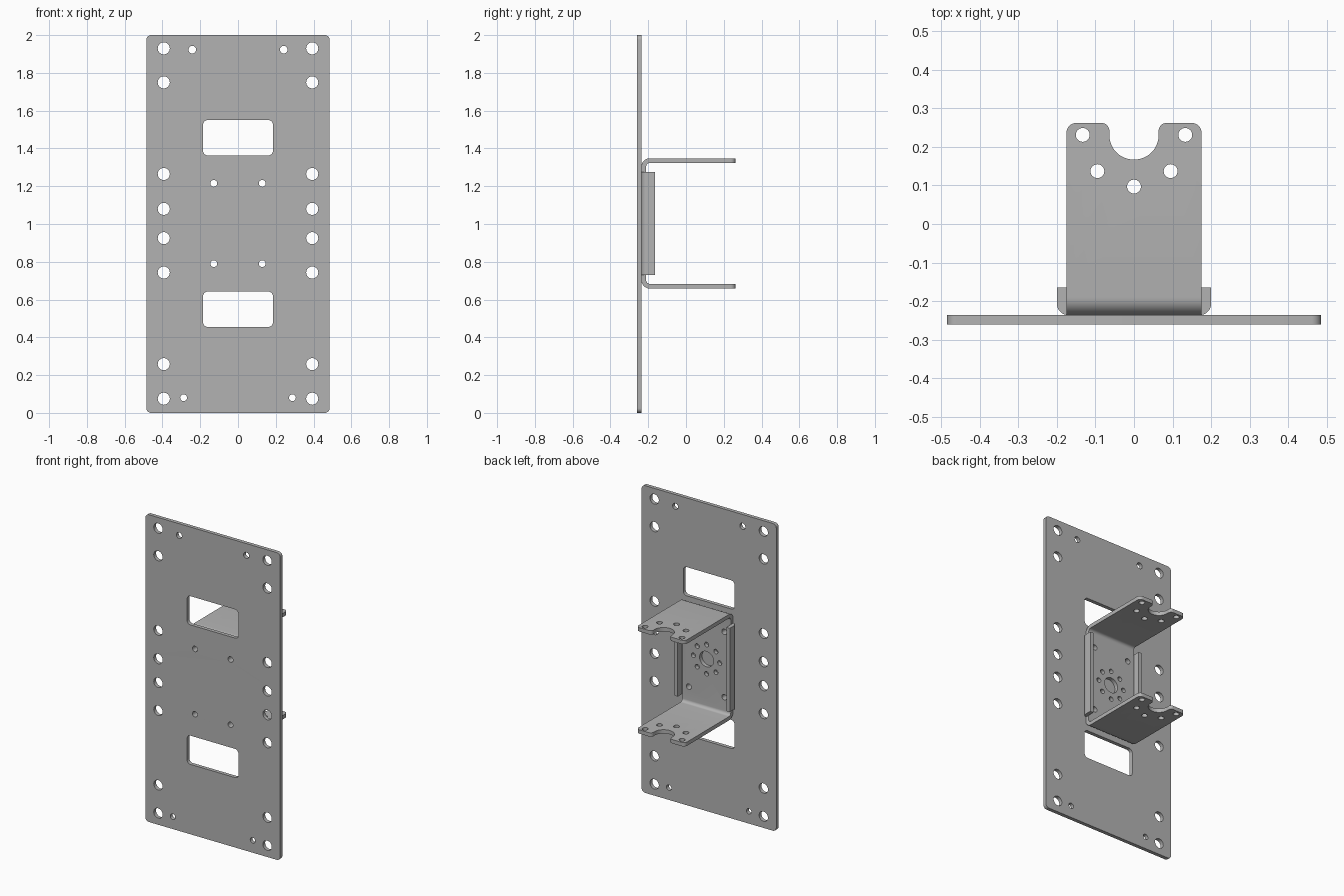
import bpy, bmesh
from math import sin, cos, tan, pi, radians
from mathutils import Vector, Matrix

cube = bpy.data.objects.get("Cube")
if cube:
    bpy.data.objects.remove(cube, do_unlink=True)

steel = bpy.data.materials.new("grey steel")
steel.use_nodes = True
grey = (0.45, 0.45, 0.45, 1)
steel.diffuse_color = grey
steel.node_tree.nodes["Principled BSDF"].inputs["Base Color"].default_value = grey

# Extrusion frames: drawing plane to world
TOP = Matrix.Identity(3)
FRONT = Matrix(((1, 0, 0), (0, 0, -1), (0, 1, 0)))
SIDE = Matrix(((0, 0, 1), (1, 0, 0), (0, 1, 0)))


def rounded(corners, steps=8):
    """Closed outline from (x, y, radius) corners."""
    out = []
    for i, (x, y, r) in enumerate(corners):
        p = Vector((x, y))
        if not r:
            out.append(p)
            continue
        u = (Vector(corners[i - 1][:2]) - p).normalized()
        v = (Vector(corners[(i + 1) % len(corners)][:2]) - p).normalized()
        half = u.angle(v) / 2
        centre = p + (u + v).normalized() * r / sin(half)
        a, b = p + u * r / tan(half) - centre, p + v * r / tan(half) - centre
        sweep = pi - 2 * half
        for k in range(steps + 1):
            t = sweep * k / steps
            out.append(centre + (a * sin(sweep - t) + b * sin(t)) / sin(sweep))
    return out


def box(x0, x1, y0, y1, r):
    return rounded([(x0, y0, r), (x1, y0, r), (x1, y1, r), (x0, y1, r)])


def hole(x, y, r, n=28):
    return [Vector((x + r * cos(2 * pi * k / n), y + r * sin(2 * pi * k / n))) for k in range(n)]


def pair(x, y, r):
    return [hole(x, y, r), hole(-x, y, r)]


def finish(name, mesh):
    """Weld, shade and link a mesh as a named part."""
    bm = bmesh.new()
    bm.from_mesh(mesh)
    bmesh.ops.remove_doubles(bm, verts=bm.verts, dist=1e-5)
    bmesh.ops.recalc_face_normals(bm, faces=bm.faces)
    bm.to_mesh(mesh)
    bm.free()
    mesh.materials.clear()
    mesh.materials.append(steel)
    mesh.shade_smooth()
    mesh.set_sharp_from_angle(angle=radians(30))
    ob = bpy.data.objects.new(name, mesh)
    bpy.context.collection.objects.link(ob)
    return ob


def evaluated(ob):
    dg = bpy.context.evaluated_depsgraph_get()
    return bpy.data.meshes.new_from_object(ob.evaluated_get(dg))


def prism(name, loops, frame, low, high):
    """Extrude an outline with holes from low to high along the frame normal."""
    curve = bpy.data.curves.new(name, 'CURVE')
    curve.dimensions, curve.fill_mode = '2D', 'BOTH'
    curve.extrude = (high - low) / 2
    for loop in loops:
        s = curve.splines.new('POLY')
        s.points.add(len(loop) - 1)
        for pt, co in zip(s.points, loop):
            pt.co = (co.x, co.y, 0, 1)
        s.use_cyclic_u = True
    temp = bpy.data.objects.new("outline", curve)
    bpy.context.collection.objects.link(temp)
    mesh = evaluated(temp)
    bpy.data.objects.remove(temp, do_unlink=True)
    mesh.transform(frame.to_4x4() @ Matrix.Translation((0, 0, (low + high) / 2)))
    return finish(name, mesh)


# Mounting plate with windows and bolt holes
loops = [box(-0.485, 0.485, 0, 2, 0.025),
         box(-0.185, 0.185, 1.363, 1.55, 0.025),
         box(-0.185, 0.185, 0.455, 0.642, 0.025)]
for z in (1.93, 1.75, 1.265, 1.08, 0.925, 0.743, 0.258, 0.075):
    loops += pair(0.393, z, 0.032)
loops += pair(0.242, 1.923, 0.02) + pair(0.288, 0.08, 0.018)
screws = pair(0.128, 1.215, 0.018) + pair(0.128, 0.79, 0.018)
prism("mounting_plate", loops + screws, FRONT, 0.236, 0.26)

# Bent channel profile, cut to the arm outline below
MID, BACK, T = 1.003, -0.236, 0.025
lo, hi = MID - 0.345, MID + 0.345
channel = prism("channel", [rounded([
    (0.3, lo, 0), (BACK, lo, 0.045), (BACK, hi, 0.045), (0.3, hi, 0),
    (0.3, hi - T, 0), (BACK + T, hi - T, 0.02),
    (BACK + T, lo + T, 0.02), (0.3, lo + T, 0)])], SIDE, -0.22, 0.22)

# Arm outline: notched tip and five holes per arm
half = [(0.175, -0.3, 0), (0.175, 0.262, 0.025), (0.064, 0.262, 0.02), (0.064, 0.167, 0.0635)]
outline = half + [(-x, y, r) for x, y, r in reversed(half)]
arm_holes = pair(0.133, 0.231, 0.018) + pair(0.095, 0.137, 0.018) + [hole(0, 0.097, 0.018)]
arm_cutter = prism("arm_cutter", [rounded(outline, 12)] + arm_holes, TOP, 0.5, 1.5)

# Web drilling: hub hole, ring of eight, four screw holes
ring = [hole(0.095 * cos(k * pi / 4), MID + 0.095 * sin(k * pi / 4), 0.015) for k in range(8)]
web_cutter = prism("web_cutter", [hole(0, MID, 0.05, 40)] + ring + screws, FRONT, 0.15, 0.3)

for cutter, operation in ((arm_cutter, 'INTERSECT'), (web_cutter, 'DIFFERENCE')):
    cutter.hide_render = True
    mod = channel.modifiers.new(operation.title(), 'BOOLEAN')
    mod.object, mod.operation, mod.solver = cutter, operation, 'EXACT'
mesh = evaluated(channel)
for ob in (channel, arm_cutter, web_cutter):
    bpy.data.objects.remove(ob, do_unlink=True)
finish("bracket", mesh)

# Side flanges folded back from the web
for name, s in (("left_flange", 1), ("right_flange", -1)):
    fold = [(0.17, BACK, 0), (0.2, BACK, 0.0295), (0.2, -0.165, 0),
            (0.175, -0.165, 0), (0.175, BACK + T, 0.0045), (0.17, BACK + T, 0)]
    prism(name, [rounded([(s * x, y, r) for x, y, r in fold])], TOP, 0.73, 1.275)
